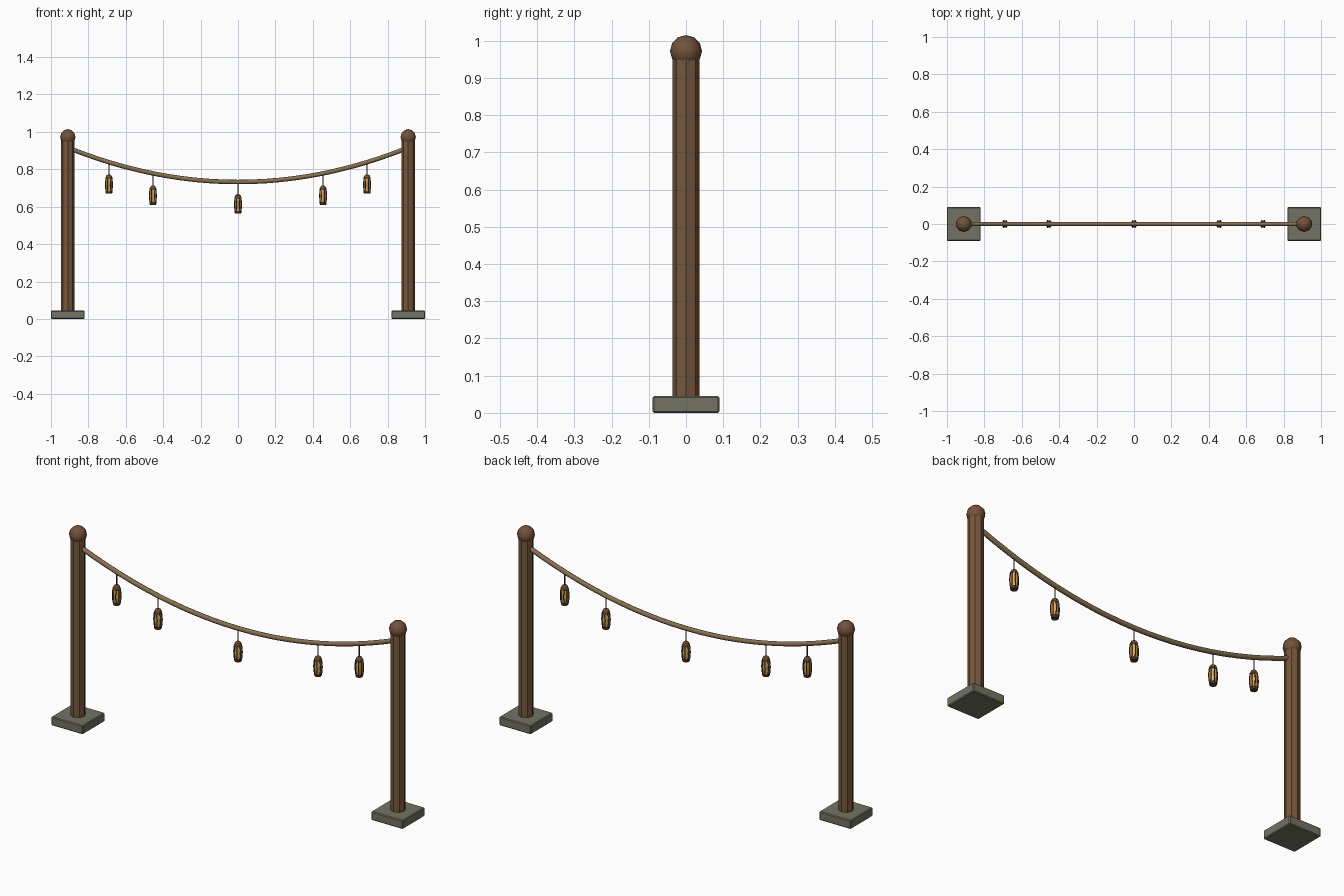
import bpy
import bmesh
import math

if "Cube" in bpy.data.objects:
    bpy.data.objects.remove(bpy.data.objects["Cube"])


def material(name, rgb):
    m = bpy.data.materials.new(name)
    m.diffuse_color = (*rgb, 1)
    m.use_nodes = True
    m.node_tree.nodes["Principled BSDF"].inputs["Base Color"].default_value = m.diffuse_color
    return m


WOOD = material("brown wood", (0.18, 0.095, 0.046))
KNOB = material("warm brown wood", (0.17, 0.085, 0.043))
STONE = material("grey stone", (0.17, 0.17, 0.125))
ROPE = material("tan rope", (0.24, 0.165, 0.08))
GLOW = material("amber glow", (0.72, 0.40, 0.11))
DARK = material("dark brown trim", (0.09, 0.047, 0.025))
CORD = material("dark cord", (0.05, 0.04, 0.03))


def rope_z(x):
    """Height of the sagging rope."""
    return 0.732 + 0.222 * x * x


def lathe(name, profile, sides, loc, mat, smooth=None):
    """Turn (radius, z) points around z, closing both ends."""
    bm = bmesh.new()
    rings = []
    for r, z in profile:
        rings.append([bm.verts.new((r * math.cos(2 * math.pi * i / sides),
                                    r * math.sin(2 * math.pi * i / sides), z))
                      for i in range(sides)])
    for low, high in zip(rings, rings[1:]):
        for i in range(sides):
            j = (i + 1) % sides
            bm.faces.new((low[i], low[j], high[j], high[i]))
    bm.faces.new(rings[0])
    bm.faces.new(rings[-1])
    bmesh.ops.recalc_face_normals(bm, faces=bm.faces)
    me = bpy.data.meshes.new(name)
    bm.to_mesh(me)
    bm.free()
    ob = bpy.data.objects.new(name, me)
    ob.location = loc
    bpy.context.collection.objects.link(ob)
    me.materials.append(mat)
    if smooth:
        select(ob)
        bpy.ops.object.shade_smooth_by_angle(angle=math.radians(smooth))
    return ob


def select(ob):
    bpy.ops.object.select_all(action='DESELECT')
    ob.select_set(True)
    bpy.context.view_layer.objects.active = ob


def tubes(name, paths, radius, bevel_res, loc, mat):
    """Round bars that follow each path, turned into a mesh."""
    cu = bpy.data.curves.new(name, 'CURVE')
    cu.dimensions = '3D'
    cu.bevel_depth = radius
    cu.bevel_resolution = bevel_res
    cu.use_fill_caps = True
    for path in paths:
        sp = cu.splines.new('POLY')
        sp.points.add(len(path) - 1)
        for p, co in zip(sp.points, path):
            p.co = (*co, 1)
    cu.materials.append(mat)
    ob = bpy.data.objects.new(name, cu)
    ob.location = loc
    bpy.context.collection.objects.link(ob)
    select(ob)
    bpy.ops.object.convert(target='MESH')
    return bpy.context.object


# Posts with stone feet and round knobs
for side, x in (("left", -0.91), ("right", 0.91)):
    bpy.ops.mesh.primitive_cube_add(size=1, location=(x, 0, 0.0225))
    foot = bpy.context.object
    foot.name = side + "_foot"
    foot.scale = (0.18, 0.18, 0.045)
    bpy.ops.object.transform_apply(location=False, rotation=False, scale=True)
    foot.data.materials.append(STONE)
    bevel = foot.modifiers.new("soft edges", 'BEVEL')
    bevel.width = 0.004
    bevel.segments = 1

    lathe(side + "_post", [(0.036, 0.04), (0.036, 0.965)], 8, (x, 0, 0), WOOD)

    bpy.ops.mesh.primitive_uv_sphere_add(segments=10, ring_count=6,
                                         radius=0.043, location=(x, 0, 0.972))
    knob = bpy.context.object
    knob.name = side + "_knob"
    knob.data.materials.append(KNOB)
    bpy.ops.object.shade_smooth()

# Sagging rope
xs = [-0.9 + 1.8 * i / 24 for i in range(25)]
rope = tubes("rope", [[(x, 0, rope_z(x)) for x in xs]], 0.012, 2, (0, 0, 0), ROPE)
bpy.ops.object.shade_smooth_by_angle(angle=math.radians(50))

# Hanging lanterns
BARREL = [(0.016, -0.158), (0.0185, -0.14), (0.0195, -0.12),
          (0.0185, -0.10), (0.016, -0.084)]
for n, x in enumerate((-0.69, -0.455, 0, 0.455, 0.69), 1):
    top = (x, 0, rope_z(x))
    tag = "_%d" % n
    tubes("cord" + tag, [[(0, 0, -0.07), (0, 0, 0)]], 0.003, 1, top, CORD)
    lathe("lantern_glow" + tag, BARREL, 10, top, GLOW, 40)
    lathe("lantern_cap" + tag, [(0.0185, -0.09), (0.0185, -0.082),
                                (0.014, -0.071), (0.006, -0.065)], 10, top, KNOB, 25)
    lathe("lantern_base" + tag, [(0.0165, -0.168), (0.018, -0.163),
                                 (0.018, -0.154)], 10, top, DARK, 25)
    # Vertical slats around the glow
    slats = []
    for k in range(8):
        a = 2 * math.pi * (k + 0.5) / 8
        slats.append([((r + 0.001) * math.cos(a), (r + 0.001) * math.sin(a), z)
                      for r, z in BARREL])
    tubes("lantern_slats" + tag, slats, 0.0024, 0, top, DARK)
